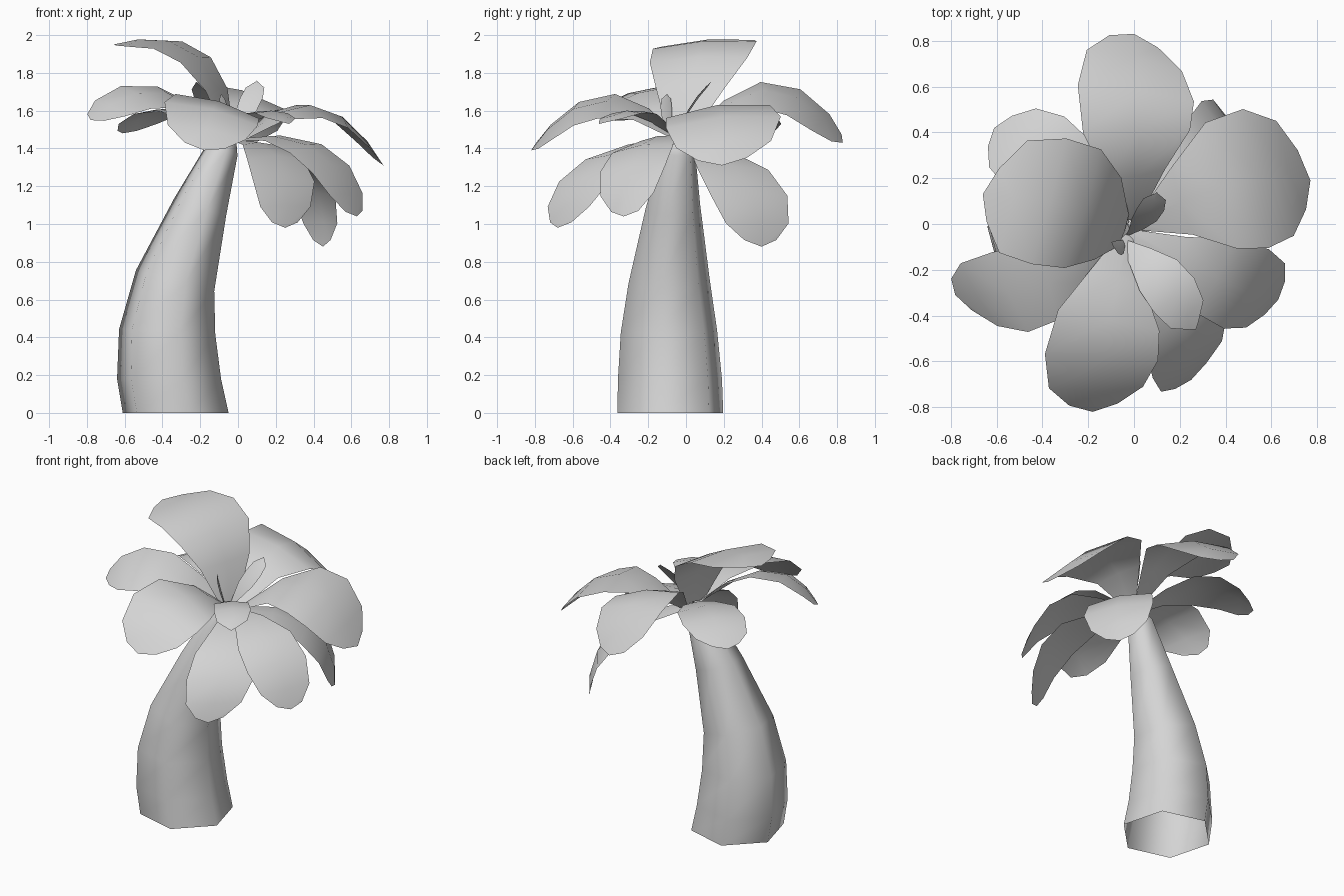
import bpy
import bmesh
from math import radians, cos, sin, pi
from mathutils import Vector, Matrix

default_cube = bpy.data.objects.get("Cube")
if default_cube:
    bpy.data.objects.remove(default_cube, do_unlink=True)

# One plain grey for everything
grey = bpy.data.materials.new("plain_grey")
grey.use_nodes = True
grey.diffuse_color = (0.66, 0.66, 0.66, 1)
grey.node_tree.nodes["Principled BSDF"].inputs["Base Color"].default_value = grey.diffuse_color


def finish(bm, name):
    """Turn a bmesh into a smooth shaded object."""
    mesh = bpy.data.meshes.new(name)
    for face in bm.faces:
        face.smooth = True
    bm.to_mesh(mesh)
    bm.free()
    mesh.materials.append(grey)
    obj = bpy.data.objects.new(name, mesh)
    bpy.context.collection.objects.link(obj)
    return obj


def bridge(bm, rows, closed):
    """Join neighbouring rows of vertices with quads."""
    for low, high in zip(rows, rows[1:]):
        count = len(low)
        for i in range(count if closed else count - 1):
            j = (i + 1) % count
            bm.faces.new((low[i], low[j], high[j], high[i]))


def build_trunk(sections, sides=6):
    """Loft tilted six-sided rings along the leaning stem; the foot is open."""
    bm = bmesh.new()
    rings = []
    for x, y, z, radius, tilt in sections:
        turn = Matrix.Rotation(radians(tilt), 3, "Y")
        ring = []
        for i in range(sides):
            a = 2 * pi * i / sides + radians(45)
            offset = turn @ Vector((radius * cos(a), radius * sin(a), 0))
            ring.append(bm.verts.new(Vector((x, y, z)) + offset))
        rings.append(ring)
    bridge(bm, rings, True)
    bm.faces.new(rings[-1])
    return finish(bm, "trunk")


# Position along the leaf and share of its half width
LEAF_PROFILE = [(0, 0.1), (0.22, 0.5), (0.45, 0.92), (0.68, 1), (0.87, 0.82), (1, 0.42)]
UP = Vector((0, 0, 1))


def build_leaf(name, base, middle, tip, half_width, roll=0, yaw=0, fold=0.12,
               spread=1.0, end=1.0):
    """Bend a blunt blade along a curve through three points."""
    base, middle, tip = Vector(base), Vector(middle), Vector(tip)
    control = 2 * middle - (base + tip) / 2
    bm = bmesh.new()
    rows = []
    turn = Matrix.Rotation(radians(yaw), 3, "Z")
    side_flat = turn @ (tip - base).cross(UP).normalized()
    a = radians(roll)
    for t, share in LEAF_PROFILE:
        centre = base.lerp(control, t).lerp(control.lerp(tip, t), t)
        tangent = (control - base).lerp(tip - control, t).normalized()
        normal = side_flat.cross(tangent).normalized()
        side = side_flat * cos(a) + normal * sin(a)
        drop = (normal * cos(a) - side_flat * sin(a)) * fold
        w = half_width * (share * end if t == 1 else share ** spread)
        back = tangent * (half_width * 0.15 if t == 1 else 0)
        rows.append([bm.verts.new(centre - side * w - drop * w - back),
                     bm.verts.new(centre),
                     bm.verts.new(centre + side * w - drop * w - back)])
    bridge(bm, rows, False)
    bmesh.ops.recalc_face_normals(bm, faces=bm.faces)
    if sum(f.normal.z for f in bm.faces) < 0:
        bmesh.ops.reverse_faces(bm, faces=bm.faces)
    return finish(bm, name)


# Leaning trunk
build_trunk([
    (-0.33, -0.083, 0, 0.29, 0),
    (-0.365, -0.085, 0.18, 0.285, 0),
    (-0.375, -0.09, 0.43, 0.264, 3),
    (-0.333, -0.09, 0.70, 0.222, 15),
    (-0.20, -0.07, 1.09, 0.15, 19),
    (-0.085, -0.04, 1.39, 0.09, 19),
    (-0.055, -0.04, 1.46, 0.05, 19),
])

# Large leaves around the crown
crown = (-0.03, -0.04, 1.45)
build_leaf("back_leaf", (0, 0.02, 1.45), (0.02, 0.44, 1.71), (0, 0.83, 1.43), 0.265, -17)
build_leaf("left_leaf", (0.02, 0, 1.45), (0.42, 0.175, 1.625), (0.77, 0.19, 1.31), 0.31, -7)
build_leaf("back_left_low_leaf", crown, (0.36, 0.28, 1.28), (0.45, 0.40, 0.88), 0.23, 0, -14)
build_leaf("front_left_low_leaf", crown, (0.40, -0.25, 1.40), (0.63, -0.33, 1.04), 0.2, -8)
build_leaf("front_low_leaf", crown, (0.22, -0.45, 1.34), (0.25, -0.68, 0.98), 0.21, 0, 16)
build_leaf("front_leaf", crown, (-0.11, -0.46, 1.65), (-0.18, -0.82, 1.39), 0.255, 16)
build_leaf("right_leaf", crown, (-0.41, -0.27, 1.70), (-0.78, -0.31, 1.55), 0.2, 18)
build_leaf("top_right_leaf", (-0.04, -0.03, 1.48), (-0.24, 0.07, 1.91),
           (-0.66, 0.13, 1.95), 0.285, 4, 0, 0.08, 0.6)
build_leaf("back_right_low_leaf", crown, (-0.33, 0.24, 1.62), (-0.61, 0.42, 1.48), 0.2)

# Young leaves in the middle
build_leaf("young_front_leaf", (-0.06, -0.07, 1.45), (0.12, -0.24, 1.60),
           (0.27, -0.46, 1.53), 0.115, end=0.5)
build_leaf("young_upright_leaf", (-0.03, -0.05, 1.45), (0.05, 0.02, 1.62),
           (0.10, 0.14, 1.76), 0.06, yaw=30, end=0.2)
build_leaf("young_bud_leaf", (-0.04, -0.07, 1.45), (-0.06, -0.10, 1.58),
           (-0.09, -0.10, 1.69), 0.035, end=0.2)
